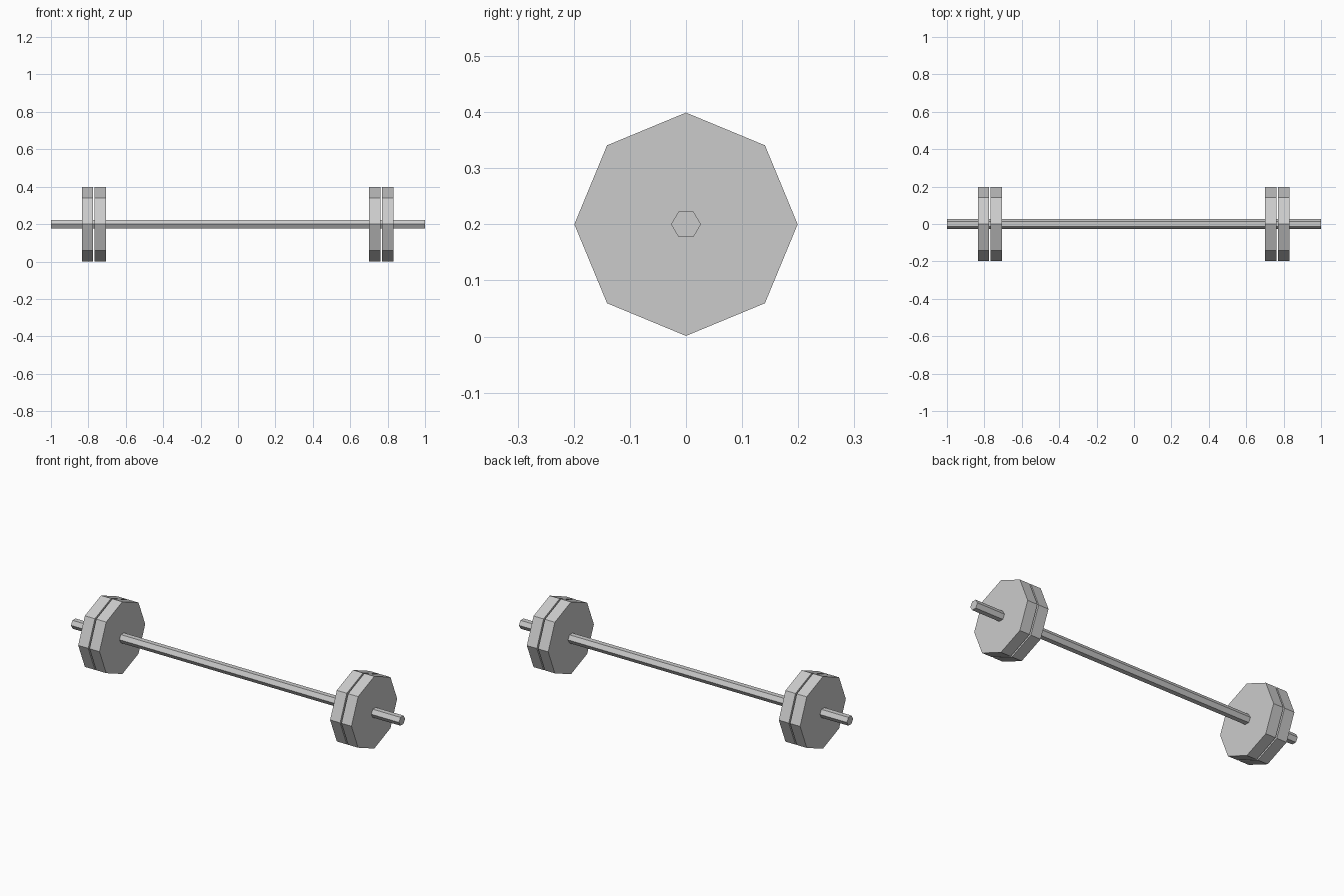
import bpy
from math import pi

cube = bpy.data.objects.get("Cube")
if cube:
    bpy.data.objects.remove(cube, do_unlink=True)

AXIS_Z = 0.2

# One plain grey for the whole barbell
steel = bpy.data.materials.new("grey_steel")
steel.use_nodes = True
grey = (0.6, 0.6, 0.6, 1.0)
steel.diffuse_color = grey
steel.node_tree.nodes["Principled BSDF"].inputs["Base Color"].default_value = grey


def prism(name, sides, radius, x0, x1):
    """Flat-shaded prism lying along x, with corners facing front and back."""
    bpy.ops.mesh.primitive_cylinder_add(
        vertices=sides, radius=radius, depth=x1 - x0,
        location=((x0 + x1) / 2, 0, AXIS_Z), rotation=(0, pi / 2, 0))
    obj = bpy.context.object
    obj.name = name
    obj.data.materials.append(steel)
    return obj


# Hexagonal bar
prism("bar", 6, 0.0265, -1.0, 1.0)

# Two octagonal weights at each end, with a narrow gap between them
for side, start in (("right", -0.835), ("left", 0.701)):
    for i in range(2):
        x = start + i * 0.069
        prism(f"{side}_weight_{i + 1}", 8, 0.199, x, x + 0.061)
